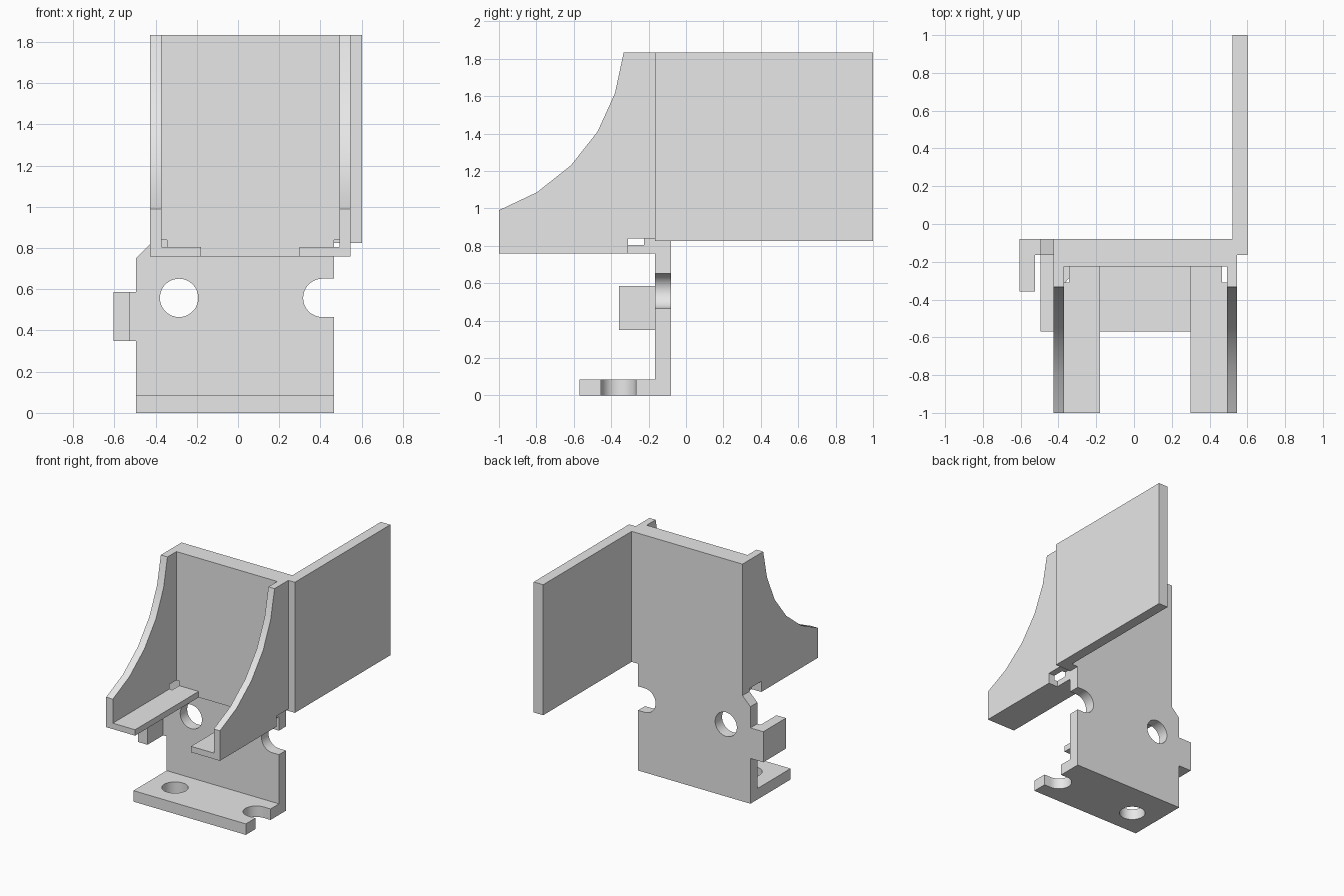
import bpy, bmesh, math

cube = bpy.data.objects.get("Cube")
if cube:
    bpy.data.objects.remove(cube, do_unlink=True)

grey = bpy.data.materials.new("plain_grey")
grey.use_nodes = True
grey.diffuse_color = (0.8, 0.8, 0.8, 1)
grey.node_tree.nodes["Principled BSDF"].inputs["Base Color"].default_value = (0.8, 0.8, 0.8, 1)


def prism(name, axis, outline, lo, hi):
    """Extrude a 2D outline along one axis from lo to hi."""
    place = {"x": lambda a, b, t: (t, a, b),
             "y": lambda a, b, t: (a, t, b),
             "z": lambda a, b, t: (a, b, t)}[axis]
    bm = bmesh.new()
    low = [bm.verts.new(place(a, b, lo)) for a, b in outline]
    high = [bm.verts.new(place(a, b, hi)) for a, b in outline]
    bm.faces.new(low)
    bm.faces.new(high)
    n = len(outline)
    for i in range(n):
        j = (i + 1) % n
        bm.faces.new((low[i], low[j], high[j], high[i]))
    bmesh.ops.recalc_face_normals(bm, faces=bm.faces)
    mesh = bpy.data.meshes.new(name)
    bm.to_mesh(mesh)
    bm.free()
    mesh.materials.append(grey)
    obj = bpy.data.objects.new(name, mesh)
    bpy.context.collection.objects.link(obj)
    return obj


def rect(a0, a1, b0, b1):
    return [(a0, b0), (a1, b0), (a1, b1), (a0, b1)]


def arc(ca, cb, r, start, end, steps):
    angles = [math.radians(start + (end - start) * i / steps) for i in range(steps + 1)]
    return [(ca + r * math.cos(t), cb + r * math.sin(t)) for t in angles]


def activate(obj):
    bpy.ops.object.select_all(action="DESELECT")
    obj.select_set(True)
    bpy.context.view_layer.objects.active = obj


def cut(obj, cutter):
    cutter.hide_render = True
    mod = obj.modifiers.new("cut", "BOOLEAN")
    mod.operation = "DIFFERENCE"
    mod.solver = "EXACT"
    mod.object = cutter
    activate(obj)
    bpy.ops.object.modifier_apply(modifier=mod.name)
    bpy.data.objects.remove(cutter, do_unlink=True)


def mounting_holes(obj, axis, centre, lo, hi):
    """One round hole, and one slot open to the left edge."""
    r = 0.093
    cut(obj, prism("hole_cutter", axis, arc(-0.286, centre, r, 0, 350, 35), lo, hi))
    slot = arc(0.409, centre, r, 90, 270, 18) + [(0.7, centre - r), (0.7, centre + r)]
    cut(obj, prism("slot_cutter", axis, slot, lo, hi))


# Main dimensions
BACK, MID, FRONT = -0.08, -0.165, -0.224
TOP, LEDGE, RELIEF = 1.834, 0.758, 0.84
EDGE_R, EDGE_L = -0.495, 0.466
parts = []

# Back plate with chamfered shoulder and mounting holes
back_plate = prism("back_plate", "y", [
    (EDGE_R, 0), (EDGE_L, 0), (EDGE_L, 0.825), (0.521, 0.825), (0.521, TOP),
    (-0.427, TOP), (-0.427, 0.818), (EDGE_R, 0.75)], MID, BACK)
mounting_holes(back_plate, "y", 0.558, -0.3, 0.1)
parts.append(back_plate)

# Base foot with matching holes
foot = prism("base_foot", "z", rect(EDGE_R, EDGE_L, -0.57, MID), 0, 0.085)
mounting_holes(foot, "z", -0.361, -0.1, 0.2)
parts.append(foot)

# Thicker front layer of the upper panel
parts.append(prism("front_panel", "y", [
    (-0.345, LEDGE), (EDGE_L, LEDGE), (EDGE_L, RELIEF), (0.493, RELIEF),
    (0.493, TOP), (-0.37, TOP), (-0.37, RELIEF), (-0.345, RELIEF)], FRONT, MID))

# Curved side walls, relieved at the lower back corner
wall_profile = [
    (MID, RELIEF), (-0.31, RELIEF), (-0.31, LEDGE), (-1, LEDGE), (-1, 0.99),
    (-0.797, 1.086), (-0.615, 1.23), (-0.473, 1.41), (-0.38, 1.615),
    (-0.333, TOP), (MID, TOP)]
parts.append(prism("right_wall", "x", wall_profile, -0.427, -0.37))
parts.append(prism("left_wall", "x", wall_profile, 0.493, 0.546))

# Inward ledges at the foot of each wall
for name, wall, notch, inner in (("right_ledge", -0.37, -0.345, -0.18),
                                 ("left_ledge", 0.493, EDGE_L, 0.298)):
    parts.append(prism(name, "z", [
        (wall, -1), (inner, -1), (inner, FRONT), (notch, FRONT),
        (notch, -0.31), (wall, -0.31)], LEDGE, 0.804))

# Large rear wing
parts.append(prism("rear_wing", "z", rect(0.521, 0.602, MID, 1), 0.825, TOP))

# Bent side tab
parts.append(prism("side_tab", "z", [
    (EDGE_R, BACK), (-0.605, BACK), (-0.605, -0.357), (-0.524, -0.357),
    (-0.524, MID), (EDGE_R, MID)], 0.35, 0.586))

for part in parts:
    activate(part)
    bpy.ops.object.shade_smooth_by_angle(angle=math.radians(30))
